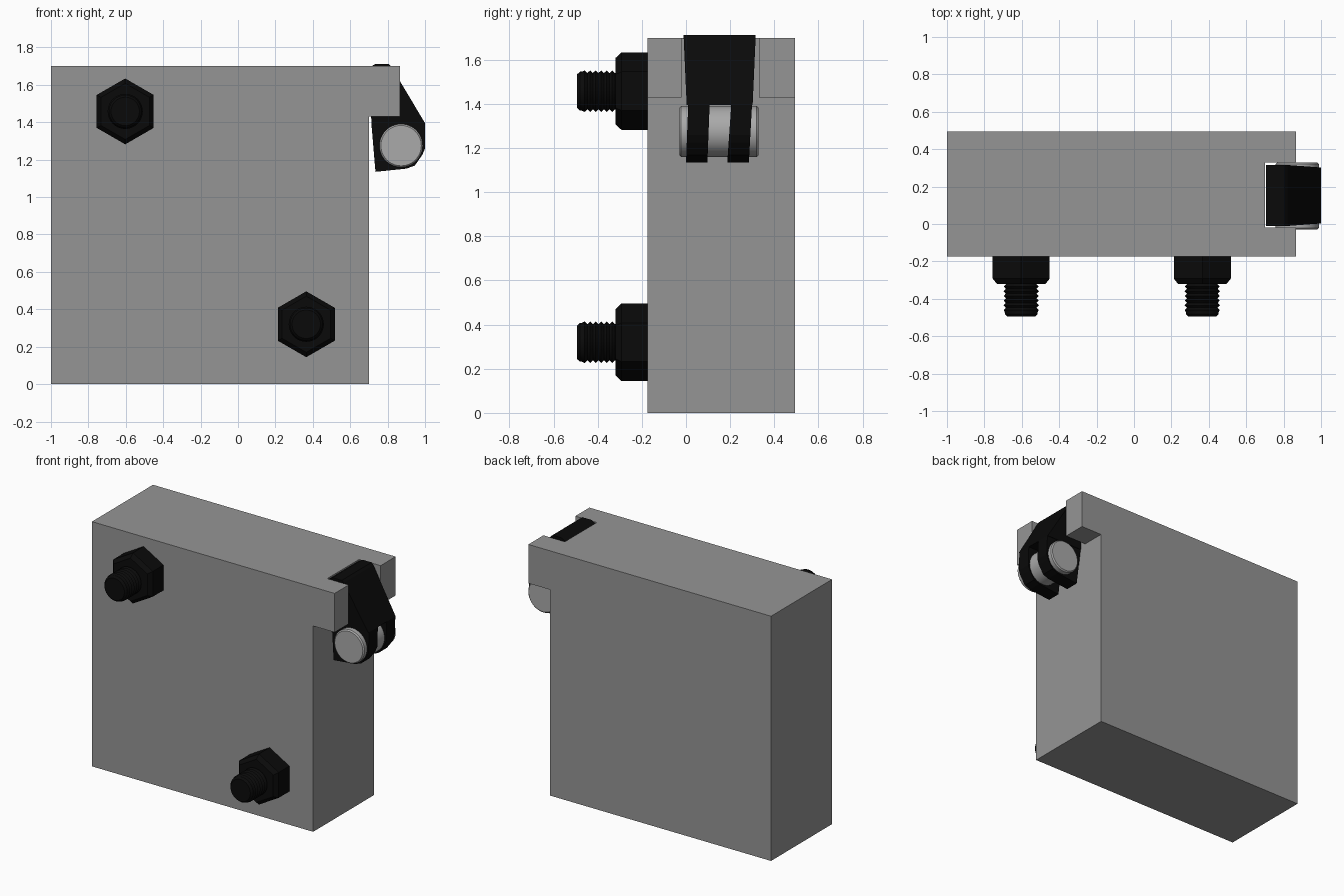
import bpy, bmesh, math
from mathutils import Matrix, Vector

if "Cube" in bpy.data.objects:
    bpy.data.objects.remove(bpy.data.objects["Cube"])


def material(name, v):
    m = bpy.data.materials.new(name)
    m.diffuse_color = (v, v, v, 1)
    m.use_nodes = True
    m.node_tree.nodes["Principled BSDF"].inputs["Base Color"].default_value = m.diffuse_color
    return m


GREY = material("body grey", 0.30)
LIGHT = material("pin light grey", 0.40)
BLACK = material("black", 0.003)


def finish(name, bm, mat, smooth=None):
    bmesh.ops.recalc_face_normals(bm, faces=bm.faces)
    me = bpy.data.meshes.new(name)
    bm.to_mesh(me)
    bm.free()
    ob = bpy.data.objects.new(name, me)
    bpy.context.collection.objects.link(ob)
    me.materials.append(mat)
    if smooth:
        bpy.ops.object.select_all(action='DESELECT')
        ob.select_set(True)
        bpy.context.view_layer.objects.active = ob
        bpy.ops.object.shade_smooth_by_angle(angle=math.radians(smooth))
    return ob


def prism(bm, profile, y_lo, y_hi):
    """Extrude an xz profile between two y limits given as functions of z."""
    a = [bm.verts.new((x, y_lo(z), z)) for x, z in profile]
    b = [bm.verts.new((x, y_hi(z), z)) for x, z in profile]
    n = len(profile)
    bm.faces.new(a)
    bm.faces.new(b[::-1])
    for i in range(n):
        j = (i + 1) % n
        bm.faces.new((a[i], b[i], b[j], a[j]))


def rings(bm, sections, sides, cx, cz, phase=0.0):
    """Closed solid around a y axis from (y, radius) sections."""
    loops = [[bm.verts.new((cx + r * math.sin(phase + math.tau * i / sides), y,
                            cz + r * math.cos(phase + math.tau * i / sides)))
              for i in range(sides)] for y, r in sections]
    for p, q in zip(loops, loops[1:]):
        for i in range(sides):
            j = (i + 1) % sides
            bm.faces.new((p[i], p[j], q[j], q[i]))
    bm.faces.new(loops[0])
    bm.faces.new(loops[-1][::-1])


def const(v):
    return lambda z: v


def slope(v0, z0, v1, z1):
    return lambda z: v0 + (v1 - v0) * (z - z0) / (z1 - z0)


# Block with overhanging lip
bm = bmesh.new()
prism(bm, [(-1, 0), (0.70, 0), (0.70, 1.43), (0.865, 1.43), (0.865, 1.70), (-1, 1.70)],
      const(-0.175), const(0.495))
body = finish("block_body", bm, GREY)

# Slot through the lip for the latch
bm = bmesh.new()
prism(bm, [(0.70, 1.38), (1.1, 1.38), (1.1, 1.9), (0.70, 1.9)], const(-0.02), const(0.33))
cutter = finish("slot_cutter", bm, GREY)
cutter.hide_render = True
mod = body.modifiers.new("slot", 'BOOLEAN')
mod.operation = 'DIFFERENCE'
mod.solver = 'EXACT'
mod.object = cutter
bpy.context.view_layer.objects.active = body
body.select_set(True)
bpy.ops.object.modifier_apply(modifier=mod.name)
bpy.data.objects.remove(cutter)

# Latch: tapered upper wedge
SPLIT = 1.395
bm = bmesh.new()
prism(bm, [(0.713, SPLIT), (1.0, SPLIT), (0.82, 1.697), (0.805, 1.712),
           (0.735, 1.712), (0.706, 1.695)],
      slope(0.003, SPLIT, -0.01, 1.69), slope(0.302, SPLIT, 0.315, 1.69))
finish("latch_wedge", bm, BLACK)

# Latch: two legs clasping the pin
leg = [(0.735, 1.135), (0.90, 1.152), (0.945, 1.168), (0.985, 1.225), (1.0, 1.26),
       (1.0, SPLIT), (0.713, SPLIT)]
for name, lo, hi in (("latch_leg_front", (0.0, 0.010), (0.097, 0.107)),
                     ("latch_leg_back", (0.187, 0.205), (0.285, 0.299))):
    bm = bmesh.new()
    prism(bm, leg, slope(lo[0], 1.135, lo[1], SPLIT), slope(hi[0], 1.135, hi[1], SPLIT))
    finish(name, bm, BLACK)

# Pivot pin
bm = bmesh.new()
rings(bm, [(-0.03, 0.108), (-0.022, 0.116), (0.32, 0.116), (0.328, 0.108)], 48, 0.872, 1.275)
finish("pivot_pin", bm, LIGHT, 30)

# Two bolts, each a chamfered hex nut and a ridged shaft
for n, (cx, cz) in enumerate(((-0.603, 1.458), (0.365, 0.32)), 1):
    bm = bmesh.new()
    rings(bm, [(-0.175, 0.176), (-0.292, 0.176), (-0.320, 0.150)], 6, cx, cz)
    finish("hex_nut_%d" % n, bm, BLACK)

    shaft = [(-0.30, 0.082)]
    for i in range(6):
        y = -0.322 - i * 0.025
        shaft += [(y, 0.082), (y - 0.0125, 0.094)]
    shaft += [(-0.472, 0.088), (-0.480, 0.088), (-0.494, 0.076)]
    bm = bmesh.new()
    rings(bm, shaft, 32, cx, cz)
    finish("bolt_shaft_%d" % n, bm, BLACK, 30)
